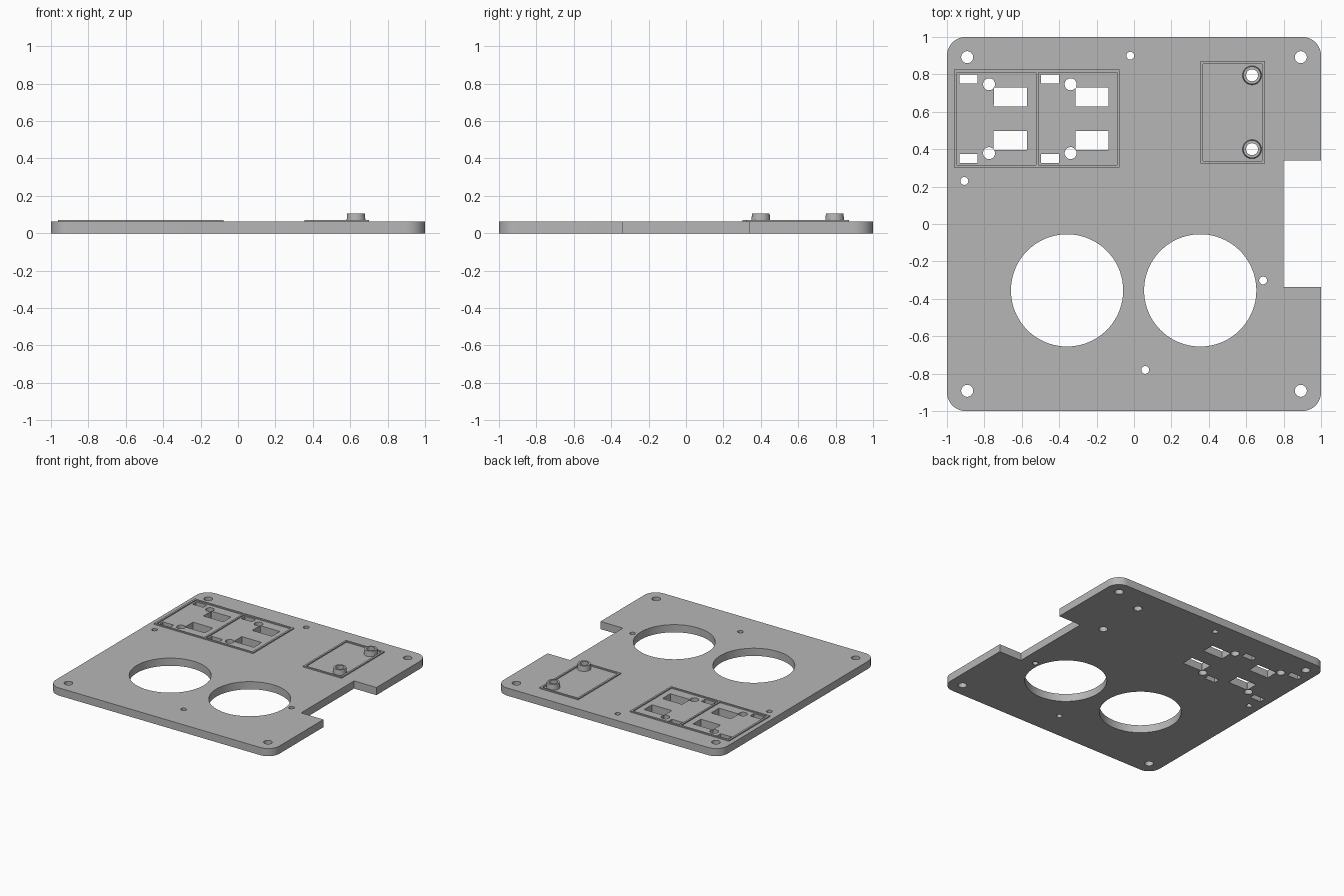
import bpy
import bmesh
from math import sin, cos, pi, radians

cube = bpy.data.objects.get("Cube")
if cube:
    bpy.data.objects.remove(cube, do_unlink=True)

THICK = 0.062    # plate thickness
RIM_TOP = 0.071  # top of the raised rims
BOSS_TOP = 0.105

grey = bpy.data.materials.new("plain grey")
grey.use_nodes = True
grey.diffuse_color = (0.47, 0.47, 0.47, 1)
grey.node_tree.nodes["Principled BSDF"].inputs["Base Color"].default_value = grey.diffuse_color


def arc(cx, cy, r, start, end, n):
    return [(cx + r * cos(radians(start + (end - start) * i / n)),
             cy + r * sin(radians(start + (end - start) * i / n))) for i in range(n + 1)]


def circle(cx, cy, r, n=32):
    return arc(cx, cy, r, 0, 360, n)[:-1]


def rect(x0, x1, y0, y1):
    return [(x0, y0), (x1, y0), (x1, y1), (x0, y1)]


def finish(obj):
    obj.data.materials.clear()
    obj.data.materials.append(grey)
    bpy.ops.object.select_all(action="DESELECT")
    obj.select_set(True)
    bpy.context.view_layer.objects.active = obj
    bpy.ops.object.shade_smooth_by_angle(angle=radians(30))


def extruded(name, loops, z0, z1):
    """Fill the first loop, leave the others as holes, and give it depth."""
    curve = bpy.data.curves.new(name, "CURVE")
    curve.dimensions = "2D"
    curve.fill_mode = "BOTH"
    curve.extrude = (z1 - z0) / 2
    for loop in loops:
        spline = curve.splines.new("POLY")
        spline.points.add(len(loop) - 1)
        for point, (x, y) in zip(spline.points, loop):
            point.co = (x, y, 0, 1)
        spline.use_cyclic_u = True
    obj = bpy.data.objects.new(name, curve)
    bpy.context.collection.objects.link(obj)
    bpy.ops.object.select_all(action="DESELECT")
    obj.select_set(True)
    bpy.context.view_layer.objects.active = obj
    bpy.ops.object.convert(target="MESH")
    obj = bpy.context.view_layer.objects.active
    bm = bmesh.new()
    bm.from_mesh(obj.data)
    bmesh.ops.remove_doubles(bm, verts=bm.verts, dist=0.0001)
    bmesh.ops.recalc_face_normals(bm, faces=bm.faces)
    bmesh.ops.translate(bm, verts=bm.verts, vec=(0, 0, (z0 + z1) / 2))
    bm.to_mesh(obj.data)
    bm.free()
    finish(obj)
    return obj


def boss(name, cx, cy, n=40):
    """Hollow, slightly tapered mounting post."""
    profile = [(0.032, THICK), (0.051, THICK), (0.047, BOSS_TOP), (0.032, BOSS_TOP)]
    bm = bmesh.new()
    rings = [[bm.verts.new((x, y, z)) for x, y in circle(cx, cy, r, n)] for r, z in profile]
    for a, b in zip(rings, rings[1:] + rings[:1]):
        for i in range(n):
            j = (i + 1) % n
            bm.faces.new((a[i], a[j], b[j], b[i]))
    bmesh.ops.recalc_face_normals(bm, faces=bm.faces)
    mesh = bpy.data.meshes.new(name)
    bm.to_mesh(mesh)
    bm.free()
    obj = bpy.data.objects.new(name, mesh)
    bpy.context.collection.objects.link(obj)
    finish(obj)


# Plate outline: rounded corners and a notch in the left side
c, r = 0.9, 0.1
outline = (arc(-c, -c, r, 180, 270, 12) + arc(c, -c, r, 270, 360, 12)
           + [(1, -0.337), (0.8, -0.337), (0.8, 0.34), (1, 0.34)]
           + arc(c, c, r, 0, 90, 12) + arc(-c, c, r, 90, 180, 12))
holes = []

# Two large round openings
holes += [circle(x, -0.355, 0.3, 96) for x in (-0.358, 0.354)]

# Corner screw holes and small pin holes
holes += [circle(sx * 0.892, sy * 0.892, 0.032) for sx in (-1, 1) for sy in (-1, 1)]
holes += [circle(x, y, 0.021) for x, y in
          ((-0.02, 0.9), (-0.907, 0.23), (0.69, -0.302), (0.06, -0.78))]

# Openings of the two module bays, mirrored about each bay's middle line
mid = 0.563
for x in (-0.775, -0.339):
    for s in (-1, 1):
        holes.append(circle(x, mid + s * 0.184, 0.032))
        for x0, x1, near, far in ((0.025, 0.202, 0.066, 0.167), (-0.158, -0.061, 0.188, 0.236)):
            y0, y1 = sorted((mid + s * near, mid + s * far))
            holes.append(rect(x + x0, x + x1, y0, y1))

# Bores under the mounting posts
posts = {"back_post": (0.631, 0.795), "front_post": (0.631, 0.4)}
holes += [circle(x, y, 0.032, 40) for x, y in posts.values()]

extruded("base_plate", [outline] + holes, 0, THICK)
for name, (x, y) in posts.items():
    boss(name, x, y)

# Raised rims
extruded("double_bay_rim", [rect(-0.963, -0.077, 0.302, 0.825),
                            rect(-0.947, -0.524, 0.315, 0.81),
                            rect(-0.51, -0.092, 0.315, 0.81)], THICK, RIM_TOP)
extruded("single_bay_rim", [rect(0.355, 0.7, 0.323, 0.871),
                            rect(0.37, 0.685, 0.338, 0.856)], THICK, RIM_TOP)
